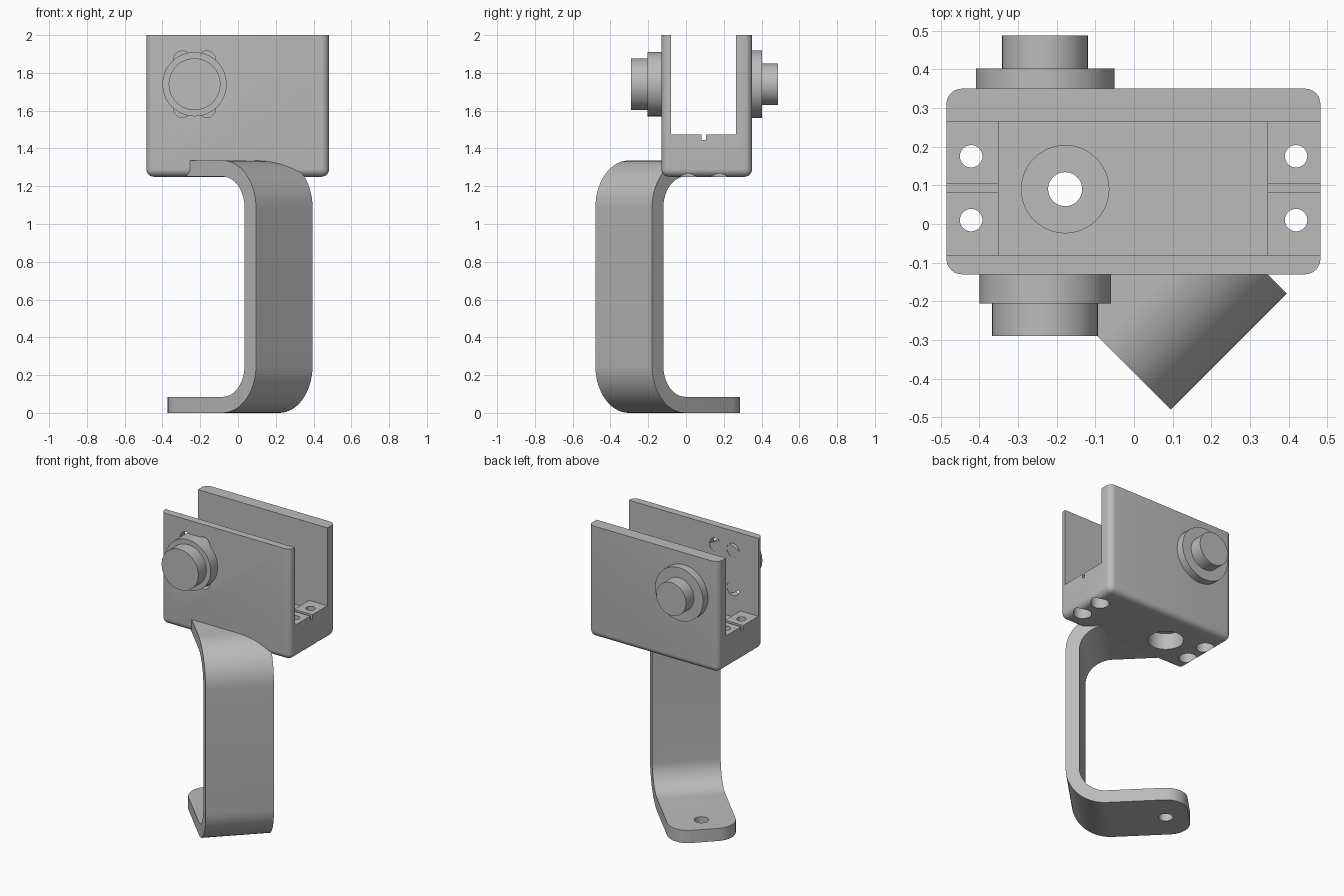
import bpy, bmesh, math
from mathutils import Matrix, Vector

cube = bpy.data.objects.get("Cube")
if cube:
    bpy.data.objects.remove(cube, do_unlink=True)

grey = bpy.data.materials.new("plain grey")
grey.use_nodes = True
grey.diffuse_color = (0.5, 0.5, 0.5, 1)
grey.node_tree.nodes["Principled BSDF"].inputs["Base Color"].default_value = (0.5, 0.5, 0.5, 1)


def make(name, bm):
    bmesh.ops.recalc_face_normals(bm, faces=bm.faces)
    mesh = bpy.data.meshes.new(name)
    bm.to_mesh(mesh)
    bm.free()
    mesh.materials.append(grey)
    ob = bpy.data.objects.new(name, mesh)
    bpy.context.collection.objects.link(ob)
    return ob


def box(name, x, y, z, bevel=0):
    bm = bmesh.new()
    size = Vector((x[1] - x[0], y[1] - y[0], z[1] - z[0]))
    mid = Vector((x[0] + x[1], y[0] + y[1], z[0] + z[1])) / 2
    bmesh.ops.create_cube(bm, size=1, matrix=Matrix.Translation(mid) @ Matrix.Diagonal((*size, 1)))
    if bevel:  # round every edge except those around the top
        edges = [e for e in bm.edges if min(v.co.z for v in e.verts) < z[1] - 0.01]
        bmesh.ops.bevel(bm, geom=edges, offset=bevel, segments=6, profile=0.5, affect='EDGES')
    return make(name, bm)


def cylinder(name, radius, axis, a, b, start, end):
    """Cylinder along 'Y' (a=x, b=z) or 'Z' (a=x, b=y)."""
    bm = bmesh.new()
    mid = (start + end) / 2
    if axis == 'Z':
        m = Matrix.Translation((a, b, mid))
    else:
        m = Matrix.Translation((a, mid, b)) @ Matrix.Rotation(math.pi / 2, 4, 'X')
    bmesh.ops.create_cone(bm, cap_ends=True, segments=48, radius1=radius, radius2=radius,
                          depth=end - start, matrix=m)
    return make(name, bm)


def cut(ob, cutters):
    for c in cutters:
        mod = ob.modifiers.new("cut", 'BOOLEAN')
        mod.operation, mod.solver, mod.object = 'DIFFERENCE', 'EXACT', c
        bpy.context.view_layer.objects.active = ob
        bpy.ops.object.modifier_apply(modifier=mod.name)


# Housing: block with an open channel, end pads and a groove
BASE, TOP = 1.25, 2.0
CHANNEL = (-0.08, 0.265)
housing = box("housing", (-0.485, 0.482), (-0.13, 0.35), (BASE, TOP), 0.04)
channel_cuts = [
    box("cut_channel", (-1, 1), CHANNEL, (1.475, 2.2)),
    box("cut_middle", (-0.35, 0.345), CHANNEL, (1.42, 1.6)),
    box("cut_groove", (-1, 1), (0.083, 0.105), (1.445, 1.6)),
]

# Pivot hole and corner screw holes, each with a counterbore underneath
PX, PY = -0.178, 0.09
hole_cuts = [
    cylinder("cut_pivot", 0.044, 'Z', PX, PY, -0.5, 1.8),
    cylinder("cut_pivot_bore", 0.11, 'Z', PX, PY, 1.2, 1.36),
]
for x in (-0.421, 0.419):
    for y in (0.01, 0.175):
        hole_cuts.append(cylinder("cut_screw", 0.029, 'Z', x, y, 1.1, 1.6))
        hole_cuts.append(cylinder("cut_screw_bore", 0.056, 'Z', x, y, 1.1, 1.35))
recess = cylinder("cut_recess", 0.113, 'Z', PX, PY, 1.405, 1.6)

# Four small holes around the front bolt
BX, BZ = -0.23, 1.74
bolt_holes = [cylinder("cut_bolt_hole", 0.046, 'Y', BX + sx * 0.065, BZ + sz * 0.13, -0.3, 0.0)
              for sx in (-1, 1) for sz in (-1, 1)]
cut(housing, channel_cuts + [recess] + hole_cuts + bolt_holes)

# Arm: C-shaped strip turned diagonally
T, R, H, W, D = 0.085, 0.25, 1.336, 0.424, 0.737


def bend(radius, z, a0, a1, n=14):
    angles = [math.radians(a0 + (a1 - a0) * i / n) for i in range(n + 1)]
    return [(R + radius * math.cos(a), z + radius * math.sin(a)) for a in angles]


profile = ([(D, 0)] + bend(R, R, 270, 180) + bend(R, H - R, 180, 90) + [(D, H), (D, H - T)]
           + bend(R - T, H - R, 90, 180) + bend(R - T, R, 180, 270) + [(D, T)])
bm = bmesh.new()
face = bm.faces.new([bm.verts.new((d, -W / 2, z)) for d, z in profile])
ext = bmesh.ops.extrude_face_region(bm, geom=[face])
bmesh.ops.translate(bm, vec=(0, W, 0), verts=[v for v in ext["geom"] if isinstance(v, bmesh.types.BMVert)])
tips = [e for e in bm.edges
        if all(v.co.x > D - 0.001 for v in e.verts) and abs(e.verts[0].co.z - e.verts[1].co.z) > 0.01]
bmesh.ops.bevel(bm, geom=tips, offset=0.13, segments=10, profile=0.5, affect='EDGES')
bmesh.ops.transform(bm, verts=bm.verts, matrix=Matrix.Translation((0.245, -0.33, 0))
                    @ Matrix.Rotation(math.radians(135), 4, 'Z'))
arm = make("arm", bm)
cut(arm, hole_cuts)

# Bolts on both walls
parts = [
    housing, arm,
    cylinder("front_bolt_flange", 0.17, 'Y', BX, BZ, -0.205, -0.082),
    cylinder("front_bolt_head", 0.137, 'Y', BX, BZ, -0.29, -0.2),
    cylinder("back_bolt_flange", 0.179, 'Y', BX, BZ, 0.34, 0.402),
    cylinder("back_bolt_head", 0.111, 'Y', BX, BZ, 0.39, 0.487),
]

for c in channel_cuts + hole_cuts + bolt_holes + [recess]:
    bpy.data.objects.remove(c, do_unlink=True)

bpy.ops.object.select_all(action='DESELECT')
for p in parts:
    p.select_set(True)
bpy.context.view_layer.objects.active = housing
bpy.ops.object.shade_smooth_by_angle(angle=math.radians(30))
